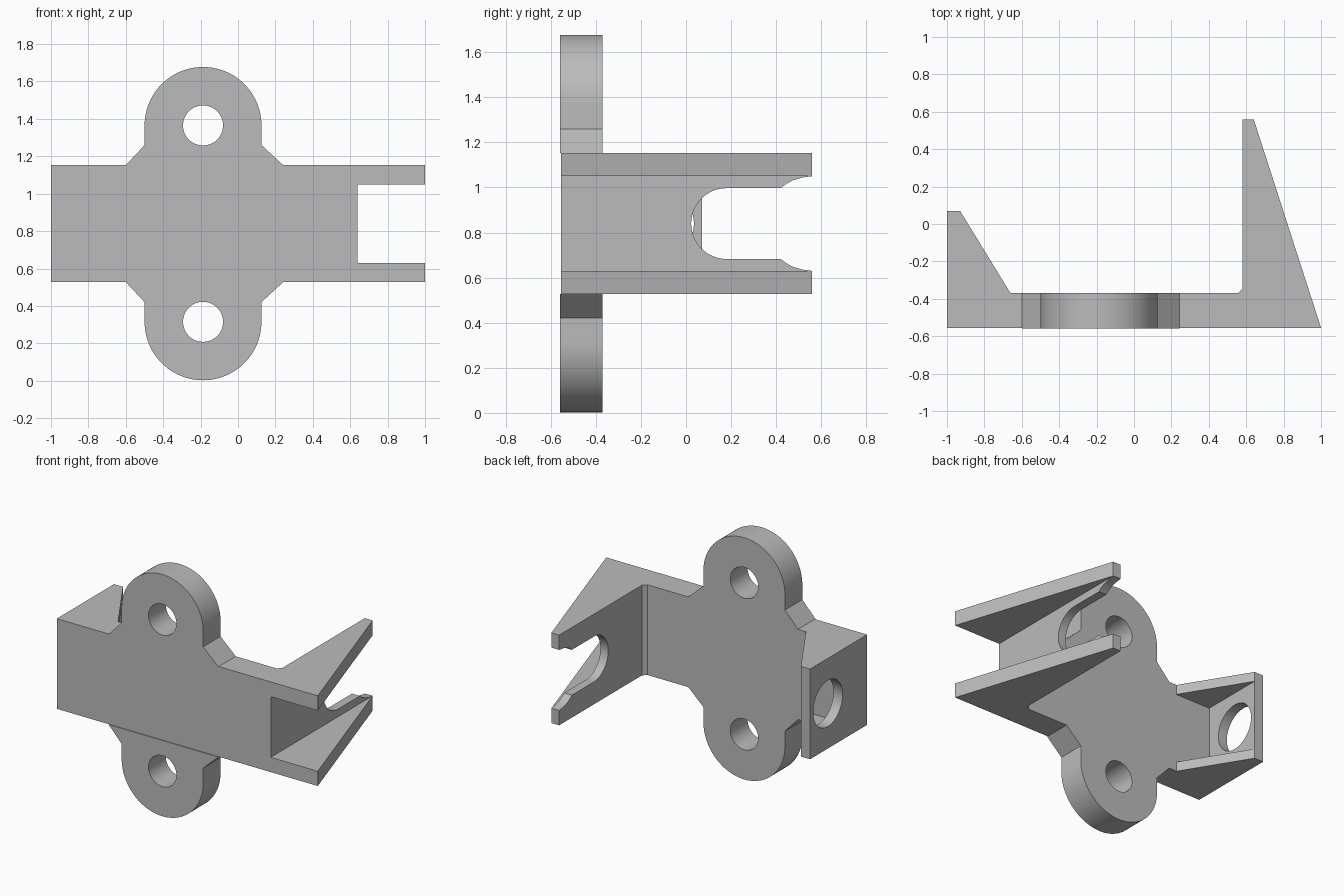
import bpy, bmesh
from math import pi, sin, cos
from mathutils import Vector

cube = bpy.data.objects.get("Cube")
if cube:
    bpy.data.objects.remove(cube, do_unlink=True)

grey = bpy.data.materials.new("plain grey")
grey.use_nodes = True
GREY = (0.5, 0.5, 0.5, 1)
grey.diffuse_color = GREY
grey.node_tree.nodes["Principled BSDF"].inputs["Base Color"].default_value = GREY

MID = 0.84          # height of the mirror plane
HALF = 0.3125       # half height of the bracket body
BACK = -0.37        # rear face of the plate


def arc(cx, cy, r, start, end, steps=32):
    angles = [start + (end - start) * i / steps for i in range(steps + 1)]
    return [(cx + r * cos(a), cy + r * sin(a)) for a in angles]


def circle(cx, cy, r):
    return arc(cx, cy, r, 0, 2 * pi, 64)[:-1]


def prism(name, outline, axis, lo, hi):
    """Extrude a flat outline along the given axis from lo to hi."""
    place = {"x": lambda a, b: (lo, a, b),
             "y": lambda a, b: (a, lo, b),
             "z": lambda a, b: (a, b, lo)}[axis]
    shift = Vector([(hi - lo) * (axis == k) for k in "xyz"])
    bm = bmesh.new()
    face = bm.faces.new([bm.verts.new(place(a, b)) for a, b in outline])
    new = bmesh.ops.extrude_face_region(bm, geom=[face])["geom"]
    verts = [v for v in new if isinstance(v, bmesh.types.BMVert)]
    bmesh.ops.translate(bm, verts=verts, vec=shift)
    bmesh.ops.recalc_face_normals(bm, faces=bm.faces)
    mesh = bpy.data.meshes.new(name)
    bm.to_mesh(mesh)
    bm.free()
    mesh.materials.append(grey)
    obj = bpy.data.objects.new(name, mesh)
    bpy.context.collection.objects.link(obj)
    return obj


def rect(a, b, c, d):
    return [(a, c), (b, c), (b, d), (a, d)]


def select_only(obj):
    bpy.ops.object.select_all(action="DESELECT")
    obj.select_set(True)
    bpy.context.view_layer.objects.active = obj


def cut(obj, cutter):
    """Subtract the cutter and drop it."""
    cutter.hide_render = True
    mod = obj.modifiers.new("cut", "BOOLEAN")
    mod.operation, mod.solver, mod.object = "DIFFERENCE", "EXACT", cutter
    select_only(obj)
    bpy.ops.object.modifier_apply(modifier=mod.name)
    bpy.data.objects.remove(cutter, do_unlink=True)


def smooth(obj):
    select_only(obj)
    bpy.ops.object.shade_smooth_by_angle(angle=pi / 6)


# Body: plate with a short wall and a tall wall, seen from above
body = prism("bracket_body", [
    (-1, -0.555), (1, -0.555), (0.64, 0.56), (0.58, 0.56), (0.58, -0.345),
    (0.555, BACK), (-0.66, BACK), (-0.93, 0.07), (-1, 0.07)],
    "z", MID - HALF, MID + HALF)

# Pockets that leave thin gussets beside each wall
cut(body, prism("tall_pocket", rect(0.64, 1.2, -0.8, 0.8), "z", MID - 0.21, MID + 0.21))
cut(body, prism("short_pocket", rect(-0.93, -0.655, BACK - 0.003, 0.3), "z",
                MID - 0.245, MID + 0.245))

# Round hole through the short wall
cut(body, prism("short_wall_hole", circle(-0.125, MID, 0.16), "x", -1.1, -0.9))

# Open slot with a flared mouth through the tall wall
upper = [(0.42, 0.157), (0.445, 0.176), (0.475, 0.192), (0.515, 0.204),
         (0.56, 0.21), (0.6, 0.21)]
slot = arc(0.18, MID, 0.157, pi * 1.5, pi / 2)
slot += [(y, MID + h) for y, h in upper]
slot += [(y, MID - h) for y, h in reversed(upper)]
cut(body, prism("tall_wall_slot", slot, "x", 0.5, 0.639 + 0.02))
smooth(body)

# Mounting ears, mirrored above and below the body
EAR_X, EAR_R, EAR_Z = -0.187, 0.3125, 0.525
for side, name in ((1, "upper_ear"), (-1, "lower_ear")):
    outline = [(-0.6, HALF), (0.242, HALF), (EAR_X + EAR_R, 0.42)]
    outline += arc(EAR_X, EAR_Z, EAR_R, 0, pi, 48) + [(EAR_X - EAR_R, 0.42)]
    ear = prism(name, [(x, MID + side * z) for x, z in outline], "y", -0.56, BACK)
    cut(ear, prism("bolt_hole", circle(EAR_X, MID + side * EAR_Z, 0.107), "y", -0.7, -0.2))
    smooth(ear)
